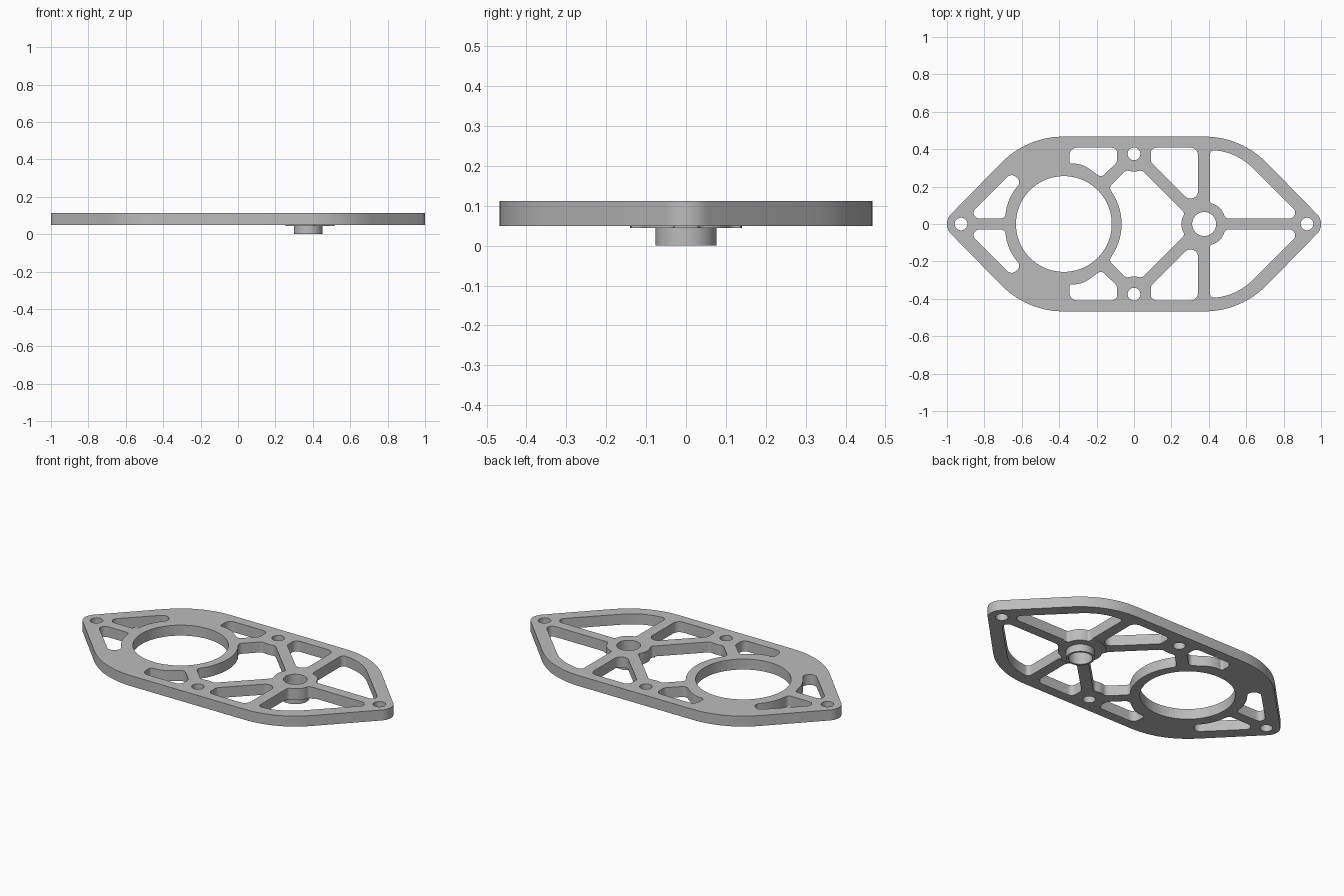
import bpy, bmesh, math
from mathutils import Vector

cube = bpy.data.objects.get("Cube")
if cube:
    bpy.data.objects.remove(cube)

grey = bpy.data.materials.new("satin grey")
grey.use_nodes = True
grey.diffuse_color = (0.5, 0.5, 0.5, 1)
grey.node_tree.nodes["Principled BSDF"].inputs["Base Color"].default_value = (0.5, 0.5, 0.5, 1)


def rounded(corners):
    """Polygon from (x, y, radius) corners, each corner turned into an arc."""
    n = len(corners)
    pts = [Vector(c[:2]) for c in corners]
    turn, cut = [], []
    for i, p in enumerate(pts):
        a = (p - pts[i - 1]).normalized()
        b = (pts[(i + 1) % n] - p).normalized()
        turn.append(math.atan2(a.x * b.y - a.y * b.x, a.dot(b)))
        cut.append(corners[i][2] * math.tan(abs(turn[i]) / 2))
    # shorten arcs that would overlap along a shared edge
    scale = [1.0] * n
    for i in range(n):
        j = (i + 1) % n
        fit = 0.98 * (pts[j] - pts[i]).length / max(cut[i] + cut[j], 1e-6)
        scale[i], scale[j] = min(scale[i], fit), min(scale[j], fit)
    out = []
    for i, p in enumerate(pts):
        t = cut[i] * scale[i]
        a = (p - pts[i - 1]).normalized()
        if t < 1e-4:
            out.append(p)
            continue
        r = t / math.tan(abs(turn[i]) / 2)
        side = Vector((-a.y, a.x)) * math.copysign(r, turn[i])
        centre = p - a * t + side
        steps = max(4, int(abs(turn[i]) * 9))
        for k in range(steps + 1):
            w = turn[i] * k / steps
            c, s = math.cos(w), math.sin(w)
            v = -side
            out.append(centre + Vector((v.x * c - v.y * s, v.x * s + v.y * c)))
    return out


def circle(x, r, y=0, n=64):
    return [Vector((x + r * math.cos(2 * math.pi * k / n),
                    y + r * math.sin(2 * math.pi * k / n))) for k in range(n)]


def flip(loop):
    return [Vector((p.x, -p.y)) for p in loop]


def slab(name, loops, z0, z1):
    """Extruded flat shape; inner loops become holes."""
    curve = bpy.data.curves.new(name, 'CURVE')
    curve.dimensions = '2D'
    curve.fill_mode = 'BOTH'
    curve.extrude = (z1 - z0) / 2
    for loop in loops:
        s = curve.splines.new('POLY')
        s.points.add(len(loop) - 1)
        for point, p in zip(s.points, loop):
            point.co = (p.x, p.y, 0, 1)
        s.use_cyclic_u = True
    temp = bpy.data.objects.new(name + " curve", curve)
    bpy.context.collection.objects.link(temp)
    dg = bpy.context.evaluated_depsgraph_get()
    mesh = bpy.data.meshes.new_from_object(temp.evaluated_get(dg))
    bpy.data.objects.remove(temp)
    bm = bmesh.new()
    bm.from_mesh(mesh)
    bmesh.ops.remove_doubles(bm, verts=bm.verts, dist=1e-5)
    bmesh.ops.translate(bm, verts=bm.verts, vec=(0, 0, (z0 + z1) / 2))
    bmesh.ops.recalc_face_normals(bm, faces=bm.faces)
    bm.to_mesh(mesh)
    bm.free()
    mesh.materials.clear()
    mesh.materials.append(grey)
    obj = bpy.data.objects.new(name, mesh)
    bpy.context.collection.objects.link(obj)
    return obj


def shade(obj):
    bpy.ops.object.select_all(action='DESELECT')
    obj.select_set(True)
    bpy.context.view_layer.objects.active = obj
    bpy.ops.object.shade_smooth_by_angle(angle=math.radians(30))


HUB = 0.375      # offset of the hub, ring and side holes from the centre
RIB = 0.03       # half width of the ribs
TIP = 0.925      # offset of the end holes

# Outer edge
outline = rounded([(1.03, 0, 0.075), (0.572, 0.468, 0.468), (-0.572, 0.468, 0.468),
                   (-1.03, 0, 0.075), (-0.572, -0.468, 0.468), (0.572, -0.468, 0.468)])

# Pockets on the back half, mirrored to the front half
end_pocket = rounded([(-0.90, RIB, 0.03), (-0.655, 0.275, 0.035), (-0.603, 0.225, 0.035),
                      (-0.675, 0.142, 0.32), (-0.69, RIB, 0.025)])
ring_pocket = rounded([(-0.345, 0.408, 0.04), (-0.345, 0.322, 0.03), (-0.28, 0.325, 0.32),
                       (-0.175, 0.248, 0.03), (-0.09, 0.332, 0.03), (-0.09, 0.408, 0.03)])
rib_pocket = rounded([(0.09, 0.408, 0.03), (0.09, 0.33, 0.03),
                      (0.342, 0.08, 0.04), (0.342, 0.408, 0.04)])
tip_pocket = rounded([(0.406, 0.396, 0.03), (0.55, 0.384, 0.395), (0.904, RIB, 0.03),
                      (0.487, RIB, 0.03), (0.468, 0.094, 0.118), (0.406, 0.112, 0.025)])
half = [end_pocket, ring_pocket, rib_pocket, tip_pocket]

# Central pocket, symmetric front to back
upper = [(0.272, 0.058, 0.025), (0.042, 0.288, 0.03), (0, 0.278, 0.09),
         (-0.042, 0.288, 0.03), (-0.135, 0.195, 0.025)]
centre_pocket = rounded([(0.24, 0, 0.118)] + upper + [(0.0, 0, 0.313)]
                        + [(x, -y, r) for x, y, r in reversed(upper)])

# Round holes
holes = [circle(-HUB, 0.256, n=96), circle(HUB, 0.064), circle(TIP, 0.034, n=32),
         circle(-TIP, 0.034, n=32), circle(0, 0.034, HUB, 32), circle(0, 0.034, -HUB, 32)]

loops = [outline, centre_pocket] + half + [flip(p) for p in half] + holes
plate = slab("plate", loops, 0.05, 0.112)
shade(plate)

# Thin raised collar under the hub, trimmed to the plate shape
collar = slab("hub_collar", [circle(HUB, 0.14), circle(HUB, 0.07)], 0.044, 0.05)
trim = slab("collar_trim", loops, 0.02, 0.08)
trim.hide_render = True
mod = collar.modifiers.new("trim", 'BOOLEAN')
mod.operation = 'INTERSECT'
mod.solver = 'EXACT'
mod.object = trim
bpy.context.view_layer.objects.active = collar
bpy.ops.object.modifier_apply(modifier=mod.name)
bpy.data.objects.remove(trim)
shade(collar)

# Hollow bearing boss under the hub
boss = slab("hub_boss", [circle(HUB, 0.076), circle(HUB, 0.064)], 0, 0.05)
shade(boss)
